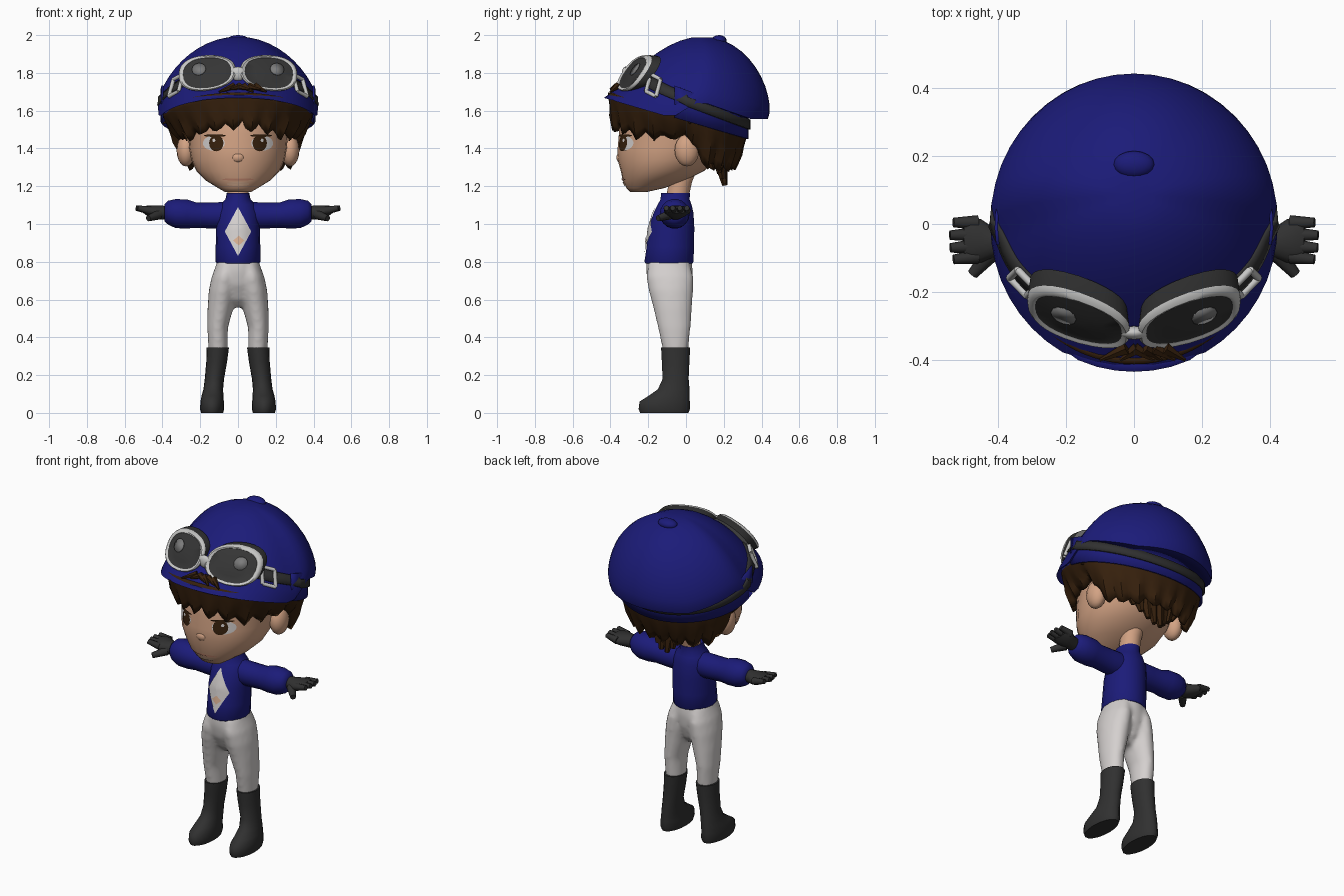
import bpy, bmesh, math, random
from math import sin, cos, pi, tau
from mathutils import Vector

random.seed(4)
cube = bpy.data.objects.get("Cube")
if cube:
    bpy.data.objects.remove(cube)


def material(name, r, g, b):
    m = bpy.data.materials.new(name)
    m.use_nodes = True
    m.diffuse_color = (r, g, b, 1)
    bsdf = next(n for n in m.node_tree.nodes if n.type == 'BSDF_PRINCIPLED')
    bsdf.inputs["Base Color"].default_value = (r, g, b, 1)
    bsdf.inputs["Roughness"].default_value = 0.8
    return m


BLUE = material("royal blue", .011, .011, .19)
BLACK = material("charcoal", .03, .03, .03)
HAIR = material("dark brown", .038, .015, .004)
SKIN = material("skin", .65, .365, .23)
WHITE = material("warm white", .66, .63, .62)
SILVER = material("silver", .57, .57, .56)
LENS = material("lens grey", .036, .036, .036)
GLINT = material("lens glint", .2, .2, .2)
PEACH = material("peach", .72, .45, .3)
LIP = material("lip", .45, .2, .13)


def finish(name, bm, mats, mirror=False, thick=0, angle=50):
    """Turn a bmesh into a smooth shaded object."""
    bmesh.ops.recalc_face_normals(bm, faces=bm.faces)
    me = bpy.data.meshes.new(name)
    bm.to_mesh(me)
    bm.free()
    ob = bpy.data.objects.new(name, me)
    bpy.context.collection.objects.link(ob)
    for m in mats:
        me.materials.append(m)
    bpy.ops.object.select_all(action='DESELECT')
    ob.select_set(True)
    bpy.context.view_layer.objects.active = ob
    bpy.ops.object.shade_smooth_by_angle(angle=math.radians(angle))
    if thick:
        s = ob.modifiers.new("thickness", 'SOLIDIFY')
        s.thickness, s.offset = thick, 0
    if mirror:
        ob.modifiers.new("mirror", 'MIRROR')
    return ob


def skin_rows(rows, closed=True, first=True, last=True, row_mats=None, bm=None):
    """Bridge rows of points into a surface, capping the first and last row."""
    bm = bm or bmesh.new()
    vs = [[bm.verts.new(p) for p in row] for row in rows]
    n = len(rows[0])
    for r in range(len(vs) - 1):
        for i in range(n if closed else n - 1):
            j = (i + 1) % n
            f = bm.faces.new((vs[r][i], vs[r][j], vs[r + 1][j], vs[r + 1][i]))
            f.material_index = row_mats[r] if row_mats else 0
    if first:
        bm.faces.new(vs[0])
    if last:
        bm.faces.new(vs[-1]).material_index = row_mats[-1] if row_mats else 0
    return bm


def ellipses(rings, along_x=False, n=18):
    """Elliptic rings: position, two centres, two radii."""
    rows = []
    for h, a, b, ra, rb in rings:
        pts = [(a + ra * cos(tau * i / n), b + rb * sin(tau * i / n)) for i in range(n)]
        rows.append([(h, p, q) if along_x else (p, q, h) for p, q in pts])
    return rows


def loft(name, rings, mat, mirror=False, along_x=False, n=18):
    return finish(name, skin_rows(ellipses(rings, along_x, n)), [mat], mirror)


def strands(name, items, mat, mirror=False, seg=8):
    """Tapered rods: start, end, start radius, end radius."""
    bm = bmesh.new()
    for p, q, r0, r1 in items:
        p, q = Vector(p), Vector(q)
        d = q - p
        rot = d.to_track_quat('Z', 'Y').to_matrix().to_4x4()
        rot.translation = (p + q) / 2
        bmesh.ops.create_cone(bm, cap_ends=True, segments=seg, radius1=r0, radius2=r1,
                              depth=d.length, matrix=rot)
    return finish(name, bm, [mat], mirror)


def ball(name, centre, size, mat, mirror=False):
    bm = bmesh.new()
    bmesh.ops.create_uvsphere(bm, u_segments=16, v_segments=10, radius=1)
    for v in bm.verts:
        v.co = Vector(c + s * k for c, s, k in zip(centre, size, v.co))
    return finish(name, bm, [mat], mirror)


# Trousers: two legs and hips fused into one smooth body
LEG = [(.32, .105, -.055, .051, .066), (.45, .108, -.062, .055, .087), (.55, .094, -.07, .068, .102),
       (.65, .08, -.08, .075, .119), (.72, .07, -.085, .07, .126), (.79, .057, -.09, .057, .11)]
HIPS = [(.56, 0, -.075, .03, .04), (.6, 0, -.078, .06, .08), (.68, 0, -.085, .11, .115),
        (.75, 0, -.088, .12, .125), (.815, 0, -.09, .112, .122)]
bm = skin_rows(ellipses(HIPS))
for side in (-1, 1):
    skin_rows(ellipses([(h, side * x, y, rx, ry) for h, x, y, rx, ry in LEG]), bm=bm)
trousers = finish("trousers", bm, [WHITE])
fuse = trousers.modifiers.new("fuse", 'REMESH')
fuse.mode, fuse.voxel_size, fuse.use_smooth_shade = 'VOXEL', .012, True
trousers.modifiers.new("soften", 'SMOOTH').iterations = 8

# Boots
loft("boot", [(0, .137, -.115, .058, .13), (.02, .137, -.115, .064, .138), (.06, .137, -.113, .062, .135),
              (.09, .135, -.09, .058, .11), (.125, .131, -.065, .052, .085), (.18, .125, -.055, .051, .07),
              (.27, .113, -.055, .055, .074), (.345, .107, -.055, .059, .078),
              (.345, .107, -.055, .045, .06)], BLACK, True)

# Jacket and sleeves with puffed cuffs
TORSO = [(.79, 0, -.09, .112, .125), (.8, 0, -.09, .118, .132), (.88, 0, -.083, .118, .127),
         (.98, 0, -.076, .116, .122), (1.06, 0, -.066, .112, .107), (1.105, 0, -.06, .092, .09),
         (1.13, 0, -.058, .066, .078), (1.165, 0, -.055, .06, .078)]
loft("jacket", TORSO, BLUE)
loft("sleeve", [(.05, -.06, 1.045, .068, .073), (.14, -.06, 1.045, .07, .07), (.22, -.06, 1.047, .068, .068),
                (.27, -.06, 1.053, .079, .078), (.33, -.06, 1.055, .078, .078), (.37, -.06, 1.06, .064, .064),
                (.39, -.06, 1.06, .045, .045)], BLUE, True, True)

# Gloves
loft("glove", [(.375, -.055, 1.06, .036, .036), (.41, -.055, 1.06, .043, .038), (.45, -.05, 1.065, .064, .034),
               (.48, -.045, 1.07, .066, .028), (.5, -.043, 1.075, .058, .018)], BLACK, True, True)
fingers = [((.46, y, 1.07), (.546 - abs(y + .045) * .3, y * 1.1, 1.085), .022, .014)
           for y in (.004, -.03, -.064, -.095)]
fingers.append(((.42, -.085, 1.05), (.475, -.148, 1.03), .027, .016))
strands("glove_fingers", fingers, BLACK, True)

# Neck, head, nose and ears
loft("neck", [(1.12, 0, -.05, .055, .06), (1.22, 0, -.03, .058, .062), (1.34, 0, 0, .07, .08)], SKIN)
HEAD = [(1.17, 0, -.25, .07, .045), (1.19, 0, -.215, .105, .1), (1.23, 0, -.17, .17, .165),
        (1.28, 0, -.125, .22, .22), (1.34, 0, -.1, .248, .262), (1.4, 0, -.08, .258, .282),
        (1.48, 0, -.06, .265, .295), (1.56, 0, -.05, .272, .3), (1.65, 0, -.03, .26, .28)]
loft("head", HEAD, SKIN, n=28)
ball("nose", (0, -.345, 1.352), (.036, .024, .028), SKIN)
ball("ear", (.275, .005, 1.39), (.05, .065, .085), SKIN, True)


def front_y(rings, x, z):
    """Front surface of a lofted body."""
    for lo, hi in zip(rings, rings[1:]):
        if lo[0] <= z <= hi[0]:
            t = (z - lo[0]) / (hi[0] - lo[0])
            _, _, cy, rx, ry = [u + (v - u) * t for u, v in zip(lo, hi)]
            return cy - ry * math.sqrt(max(0, 1 - (x / rx) ** 2))


def plate(name, rings, cx, cz, w, h, mat, lift, mirror=False, n=20, tip=False):
    """Thin painted patch that hugs a lofted body."""
    rows = []
    for s in (1, .75, .5, .25, .03):
        row = []
        for i in range(n):
            c, d = cos(tau * i / n), sin(tau * i / n)
            k = s / (abs(c) + abs(d)) if tip else s
            x, z = cx + w * c * k, cz + h * d * k
            row.append((x, front_y(rings, x, z) - lift, z))
        rows.append(row)
    return finish(name, skin_rows(rows, first=False), [mat], mirror)


# Painted face and chest emblem
plate("eye_white", HEAD, .128, 1.428, .058, .04, WHITE, .004, True)
plate("iris", HEAD, .115, 1.428, .038, .043, HAIR, .007, True)
plate("eyelash", HEAD, .122, 1.468, .058, .007, HAIR, .008, True)
plate("eye_glint", HEAD, .128, 1.443, .008, .009, WHITE, .0095, True)
plate("mouth", HEAD, 0, 1.236, .085, .006, LIP, .004)
plate("lower_lip", HEAD, 0, 1.212, .06, .011, PEACH, .005)
plate("chest_diamond", TORSO, 0, .96, .07, .13, WHITE, .005, tip=True)
plate("diamond_patch", TORSO, .004, .912, .03, .026, PEACH, .009, tip=True)

# Helmet: a dome whose edge lifts over the strap at the back, and a lower band beneath
TOP = 1.987


def slope(y):
    return 1.545 - .29 * y


def rim(s):
    y = .43 * s
    t = min(1, max(0, (y + .1) / .2))
    t = t * t * (3 - 2 * t)
    return slope(y) * (1 - t) + max(1.56, 1.68 - .35 * y) * t


def bend(s):
    return 1.35 + .65 * max(0, -s) ** 2


def dome(a, t, grow=1.0):
    s = sin(a)
    return (.42 * grow * sin(t) * cos(a), .43 * grow * sin(t) * s + .085 * cos(t),
            rim(s) + (TOP - rim(s)) * max(0, cos(t)) ** bend(s))


def tucked(a, grow):
    """Oval under the dome, shallower at the back."""
    s = sin(a)
    return .405 * grow * cos(a), (.41 if s < 0 else .325) * grow * s


N = 48
turn = [tau * i / N for i in range(N)]
rows = [[dome(a, pi / 2 * r / 12) for a in turn] for r in range(1, 13)]
rows.append([(*tucked(a, .98), rim(sin(a)) + .015) for a in turn])
finish("helmet", skin_rows(rows, last=False), [BLUE], thick=.01)
ball("helmet_button", (0, .175, 1.972), (.06, .04, .028), BLUE)


def strap_height(y):
    return 1.65 - .37 * y


back = [-.15 + (pi + .3) * i / 30 for i in range(31)]
rows = []
for k in (0, .5, 1):
    row = []
    for a in back:
        x, y = tucked(a, 1)
        row.append((x, y, slope(y) * (1 - k) + (strap_height(y) + .06) * k))
    rows.append(row)
finish("helmet_lower_band", skin_rows(rows, False, False, False), [BLUE], thick=.01)


# Goggle strap hugging the dome in front and the band behind
def strap_point(a, dz):
    s = sin(a)
    if s > 0:
        x, y = tucked(a, 1.03)
        return (x, y, strap_height(y) + dz)
    z = strap_height(.43 * s) + dz
    h = min(1, max(0, (z - rim(s)) / (TOP - rim(s))))
    x, y, _ = dome(a, math.acos(h ** (1 / bend(s))), 1.02)
    return (x, y, z)


sweep = [-.75 + (pi + 1.5) * i / 60 for i in range(61)]
finish("goggle_strap", skin_rows([[strap_point(a, d) for a in sweep] for d in (-.026, 0, .026)],
                                 False, False, False), [BLACK], thick=.014)


# Goggles: dark skirt, silver frame, domed lens
def goggle(u, v, lift):
    return (.163 + .148 * u, -.275 + .065 * v + .045 * u - lift, 1.8 + .093 * v - .012 * u)


def goggle_ring(scale, lift, n=28):
    pts = []
    for i in range(n):
        c, d = cos(tau * i / n), sin(tau * i / n)
        u = math.copysign(abs(c) ** .8, c) * scale
        v = math.copysign(abs(d) ** .8, d) * scale
        pts.append(goggle(u, v * (1 - .12 * max(0, -u)), lift))
    return pts


profile = [(.97, -.06), (1.02, -.008), (1.01, .005), (.95, .014), (.88, .011), (.86, .008), (.5, .018), (.1, .023)]
finish("goggles", skin_rows([goggle_ring(*p) for p in profile], row_mats=[1, 0, 0, 0, 0, 2, 2]),
       [SILVER, BLACK, LENS], True)
glint = [goggle(.3 + .25 * cos(tau * i / 12), .25 + .34 * sin(tau * i / 12), .025) for i in range(12)]
bm = bmesh.new()
bm.faces.new([bm.verts.new(p) for p in glint])
finish("lens_glint", bm, [GLINT], True, thick=.004)
ball("goggle_bridge", (0, -.32, 1.795), (.04, .02, .038), SILVER)

# Square buckles at the ends of the strap
ends = [Vector(strap_point(a, 0)) + Vector((.012, -.012, 0)) for a in (-.66, -.46)]
up = Vector((-.012, .012, .045))
corners = [ends[0] - up, ends[0] + up, ends[1] + up, ends[1] - up]
strands("strap_buckle", [(corners[i], corners[(i + 1) % 4], .011, .011) for i in range(4)], SILVER, True)


# Hair: a shell with a ragged lower edge that dips behind the ears
def hair_floor(s):
    if s < -.6:
        return 1.47 + .055 * (-.6 - s) / .4
    if s < .1:
        return 1.47
    return max(1.31, 1.47 - .5 * (s - .1))


M = 84
rows = [[] for _ in range(6)]
for i in range(M):
    a = tau * i / M
    s, c = sin(a), cos(a)
    low = hair_floor(s) + (.018, -.004, -.022, 0)[i % 4] + random.uniform(-.012, .008)
    top_y, low_y = (.4, .37) if s < 0 else (.312, .245)
    high = slope(top_y * s) + .035
    for r in range(6):
        t = r / 5
        k = t ** 1.5
        flick = 1 + .025 * (r > 2 and i % 4 == 2)
        rows[r].append(((.385 - .093 * k) * flick * c, (top_y + (low_y - top_y) * k) * flick * s,
                        high + (low - high) * t))
finish("hair", skin_rows(rows, first=False, last=False), [HAIR], thick=.025, angle=30)

# Loose locks: nape, temples and the tuft over the brim
locks = []
for x in (-.16, -.11, -.06, -.02, .03, .07, .12, .17):
    locks.append(((x, .17, 1.4), (x * .8, .212 - abs(x) * .3, 1.19 + abs(x) * .7), .048, .014))
for side in (-1, 1):
    locks.append(((side * .3, -.13, 1.56), (side * .27, -.17, 1.44), .03, .004))
    locks.append(((side * .35, .02, 1.56), (side * .4, .02, 1.53), .02, .002))
strands("hair_locks", locks, HAIR, seg=6)
tuft = [((x, -.365, 1.73), (x + dx, -.4, 1.7 + .014 * (i % 2)), .02, .005)
        for i, (x, dx) in enumerate([(-.02, -.08), (.01, -.05), (.03, .05), (.06, .06), (.09, .06), (0, .06)])]
strands("brim_tuft", tuft, HAIR, seg=6)
